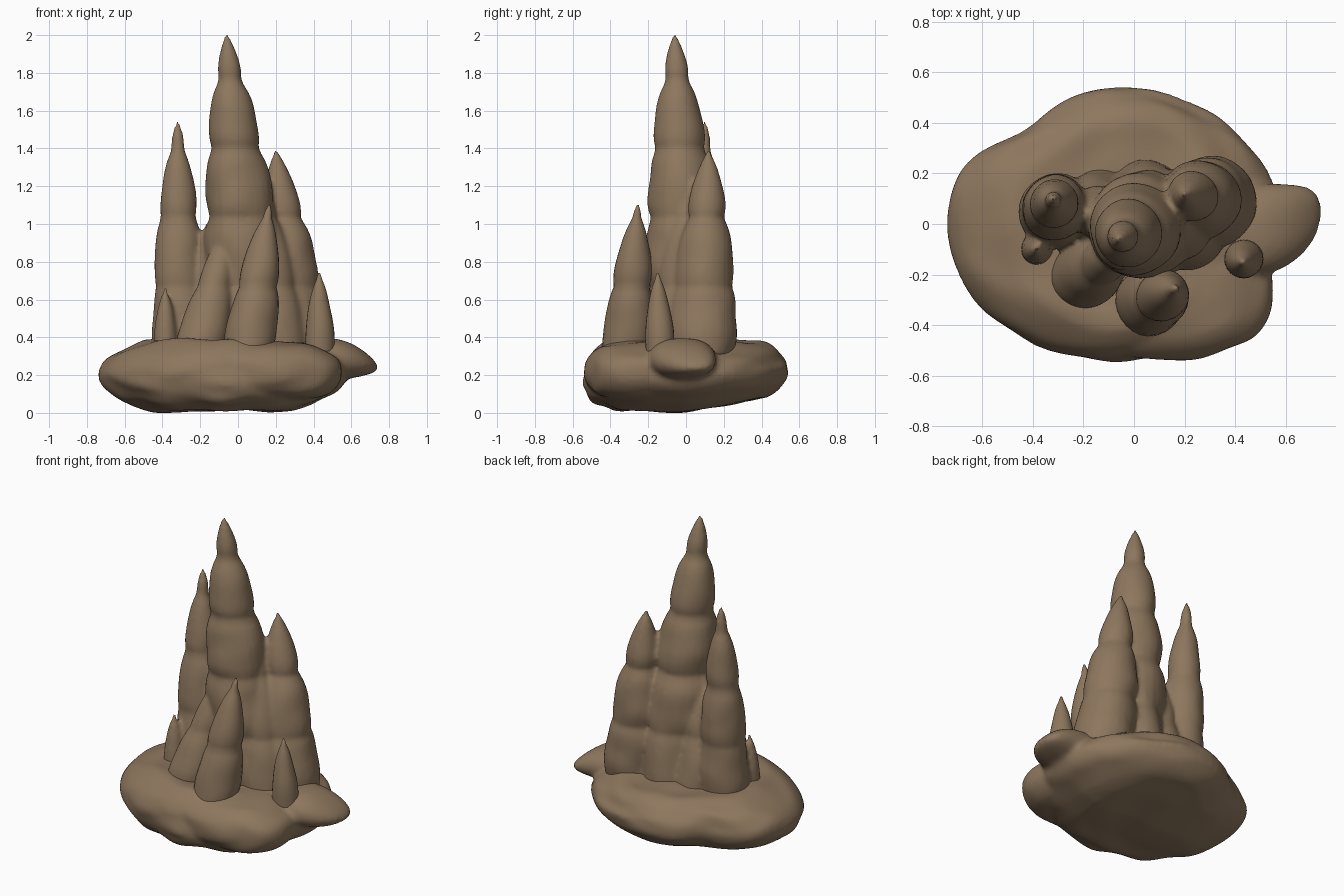
import bpy, bmesh, math
from mathutils import Vector, noise

if "Cube" in bpy.data.objects:
    bpy.data.objects.remove(bpy.data.objects["Cube"])

# One material for the whole rock formation
stone = bpy.data.materials.new("brown stone")
stone.use_nodes = True
brown = (.27, .185, .112, 1)
stone.diffuse_color = brown
stone.node_tree.nodes["Principled BSDF"].inputs["Base Color"].default_value = brown

SPIRE_FOOT = .3      # height where every spire is sunk into the slab
KNOB_STEP = .365     # vertical distance between the necks of a spire
SIDES = 24


def spire_radius(t, height, foot_radius):
    """Domed taper, pinched at regular necks that deepen towards the tip."""
    step = KNOB_STEP if height > .5 else height
    taper = foot_radius * max(0, 1 - t * t) ** .75
    knob = abs(math.sin(math.pi * height * t / step))
    pinch = (.08 + .32 * t * t) * (1 - knob) ** 2
    return max(.005, taper * (1 - pinch))


def add_spire(bm, foot, foot_radius, tip):
    """Skin a leaning stack of rings from the foot to the tip."""
    start = Vector((foot[0], foot[1], SPIRE_FOOT))
    end = Vector(tip)
    height = end.z - start.z
    steps = max(12, round(height * 30))
    loops = []
    for step in range(steps + 1):
        t = step / steps
        centre = start.lerp(end, t)
        radius = spire_radius(t, height, foot_radius)
        loop = []
        for side in range(SIDES):
            angle = math.tau * side / SIDES
            direction = Vector((math.cos(angle), math.sin(angle), 0))
            point = centre + direction * radius
            wobble = 1 + .08 * noise.noise(point * 6)
            loop.append(bm.verts.new(centre + direction * radius * wobble))
        loops.append(loop)
    for lower, upper in zip(loops, loops[1:]):
        for side in range(SIDES):
            after = (side + 1) % SIDES
            bm.faces.new((lower[side], lower[after], upper[after], upper[side]))
    bm.faces.new(loops[0][::-1])
    bm.faces.new(loops[-1])


def add_rock(bm, shape):
    """Reshape a unit sphere by a rule that maps each point to its place."""
    made = bmesh.ops.create_uvsphere(bm, u_segments=64, v_segments=32, radius=1)
    for vert in made["verts"]:
        vert.co = shape(*vert.co)


def finish(name, bm):
    """Turn the bmesh into a smooth stone object."""
    mesh = bpy.data.meshes.new(name)
    bmesh.ops.recalc_face_normals(bm, faces=bm.faces)
    bm.to_mesh(mesh)
    bm.free()
    mesh.polygons.foreach_set("use_smooth", [True] * len(mesh.polygons))
    mesh.materials.append(stone)
    obj = bpy.data.objects.new(name, mesh)
    bpy.context.collection.objects.link(obj)
    return obj


def fuse(obj, voxel, rounds):
    """Melt overlapping shells into one softened skin."""
    remesh = obj.modifiers.new("fuse", "REMESH")
    remesh.mode = "VOXEL"
    remesh.voxel_size = voxel
    remesh.use_smooth_shade = True
    soften = obj.modifiers.new("soften", "SMOOTH")
    soften.factor = .5
    soften.iterations = rounds


# Fused cluster: foot position, foot radius, tip position
cluster = {
    "tall": ((.07, .02), .225, (-.06, -.06, 2.01)),
    "right": ((-.305, .045), .148, (-.32, .1, 1.55)),
    "back left": ((.31, .08), .184, (.2, .12, 1.4)),
    "back bulge": ((.06, .1), .16, (.03, .05, 1.3)),
    "right bulge": ((-.13, .07), .15, (-.16, .03, 1.01)),
    "left bulge": ((.22, -.04), .15, (.14, 0, 1.2)),
    "front ridge": ((-.21, -.21), .135, (-.06, -.11, .98)),
    "right nub": ((-.385, -.1), .065, (-.385, -.1, .67)),
}
bm = bmesh.new()
for foot, radius, tip in cluster.values():
    add_spire(bm, foot, radius, tip)
fuse(finish("spire_cluster", bm), .014, 4)

# Small separate spires
for name, foot, radius, tip in (
    ("front_spire", (.05, -.315), .137, (.165, -.255, 1.1)),
    ("left_spire", (.435, -.135), .08, (.43, -.15, .74)),
):
    bm = bmesh.new()
    add_spire(bm, foot, radius, tip)
    finish(name, bm)


def squared(c):
    """Push a unit coordinate outwards for blunter ends."""
    return math.copysign(abs(c) ** .8, c)


def slab_shape(x, y, z):
    """Flat-topped slab: pointed at the sides, blunt front and back, notched at the back."""
    angle = math.atan2(y, x)
    notch = 1 - .13 * math.exp(-((angle - 2.2) / .3) ** 2)
    blunt = y / math.sqrt(max(.01, math.hypot(x, y)))
    rough = .02 * noise.noise(Vector((x, y, z)) * 3)
    height = min(.38, max(.01, .2 + .23 * z))
    lift = .08 * max(0, blunt) * max(0, 1 - height / .25)
    return Vector((.66 * x * notch - .08, .54 * blunt * notch + rough,
                   max(0, height + lift + rough)))


def lobe_shape(x, y, z):
    """Knob that droops and sweeps back towards its outer point."""
    reach = max(0, x) ** 2
    return Vector((.48 + .26 * x, .18 * squared(y) - .02 + .07 * reach,
                   .285 + .11 * z * (1 - .3 * reach) - .045 * reach))


def shelf_shape(x, y, z):
    """Broad block with squared-off ends in plan."""
    rough = .03 * noise.noise(Vector((x, y, z)) * 2)
    return Vector((.09 + .46 * squared(x), .27 * squared(y) - .265 + rough / 2,
                   .215 + .165 * squared(z) + rough / 2))


# Rock base: slab, pointed lobe on the left, shelf across the front
bm = bmesh.new()
for shape in (slab_shape, lobe_shape, shelf_shape):
    add_rock(bm, shape)
fuse(finish("rock_base", bm), .016, 5)
